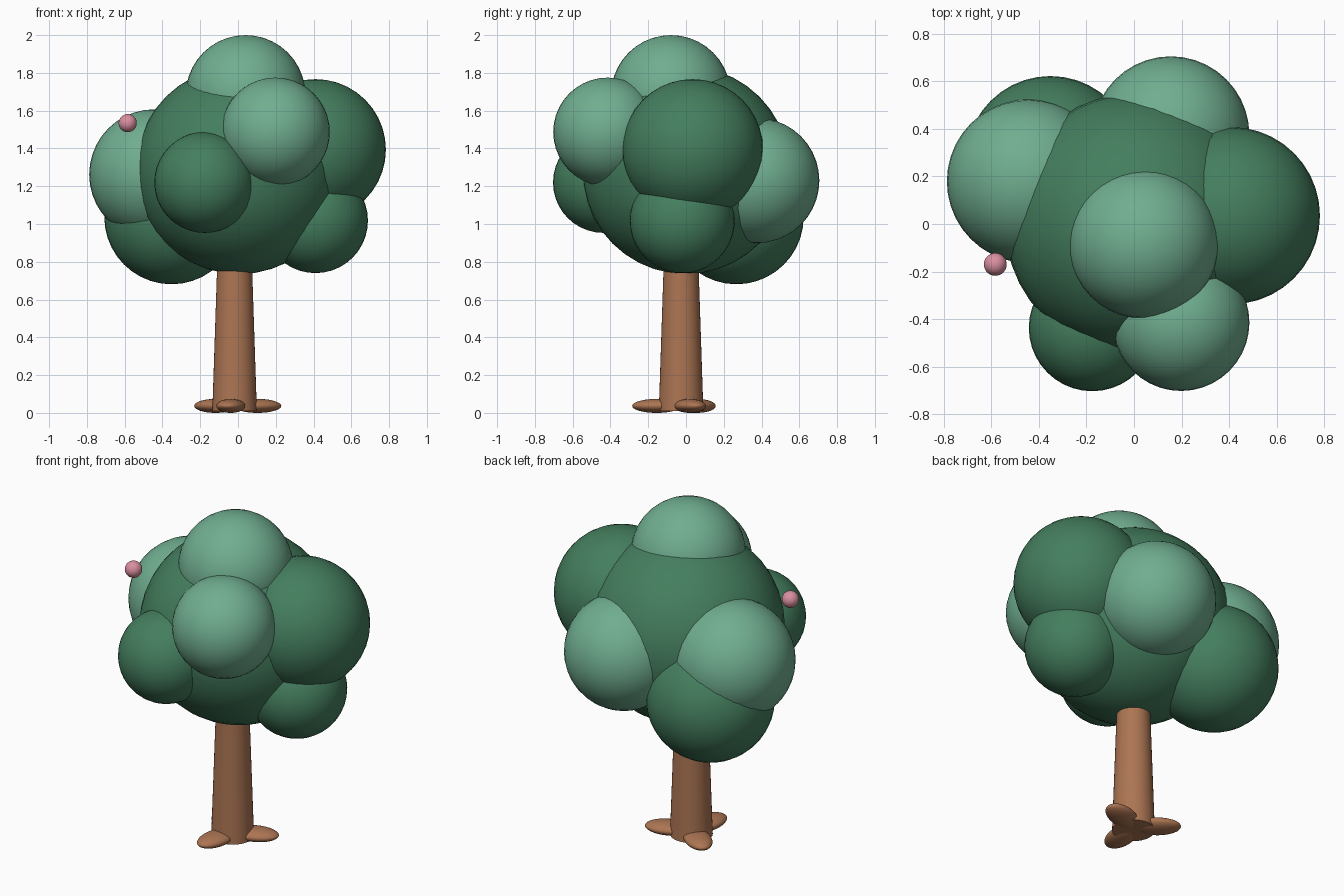
import bpy, math

if "Cube" in bpy.data.objects:
    bpy.data.objects.remove(bpy.data.objects["Cube"])


def material(name, rgb):
    def lin(c):
        c /= 255
        return c / 12.92 if c <= 0.04045 else ((c + 0.055) / 1.055) ** 2.4
    m = bpy.data.materials.new(name)
    m.diffuse_color = (*[lin(c) for c in rgb], 1)
    m.use_nodes = True
    m.node_tree.nodes["Principled BSDF"].inputs["Base Color"].default_value = m.diffuse_color
    return m


DARK = material("dark green", (68, 126, 94))
LIGHT = material("light green", (112, 174, 144))
BROWN = material("bark brown", (172, 117, 83))
PINK = material("blossom pink", (218, 143, 160))


def finish(name, mat):
    ob = bpy.context.object
    ob.name = name
    ob.data.materials.append(mat)
    bpy.ops.object.shade_smooth_by_angle(angle=math.radians(40))
    return ob


def ball(name, loc, r, mat, scale=(1, 1, 1), turn=0):
    bpy.ops.mesh.primitive_uv_sphere_add(segments=40, ring_count=20, radius=r, location=loc,
                                         rotation=(0, 0, turn))
    bpy.context.object.scale = scale
    return finish(name, mat)


# Foliage clumps
for name, loc, r, mat in [
    ("foliage_core", (0.007, 0.0, 1.285), 0.55, DARK),
    ("foliage_top", (0.04, -0.08, 1.683), 0.317, LIGHT),
    ("foliage_right", (0.41, 0.035, 1.394), 0.373, DARK),
    ("foliage_lower_right", (0.41, -0.02, 1.018), 0.278, DARK),
    ("foliage_front_light", (0.198, -0.415, 1.487), 0.288, LIGHT),
    ("foliage_front_dark", (-0.176, -0.437, 1.22), 0.267, DARK),
    ("foliage_left", (-0.443, 0.18, 1.262), 0.345, LIGHT),
    ("foliage_back_left", (-0.352, 0.267, 1.037), 0.356, DARK),
    ("foliage_back", (0.155, 0.375, 1.23), 0.331, LIGHT),
    ("blossom", (-0.584, -0.17, 1.534), 0.048, PINK),
]:
    ball(name, loc, r, mat)

# Tapered trunk, running up into the foliage
CX, CY = -0.018, -0.026
bpy.ops.mesh.primitive_cone_add(vertices=40, radius1=0.118, radius2=0.09, depth=0.84,
                                location=(CX, CY, 0.43))
finish("trunk", BROWN)

# Three flattened roots around the base
for i in range(3):
    a = math.radians(21 + 120 * i)
    ball(f"root_{i + 1}", (CX + 0.13 * math.cos(a), CY + 0.13 * math.sin(a), 0.037), 1, BROWN,
         (0.132, 0.075, 0.037), a)
